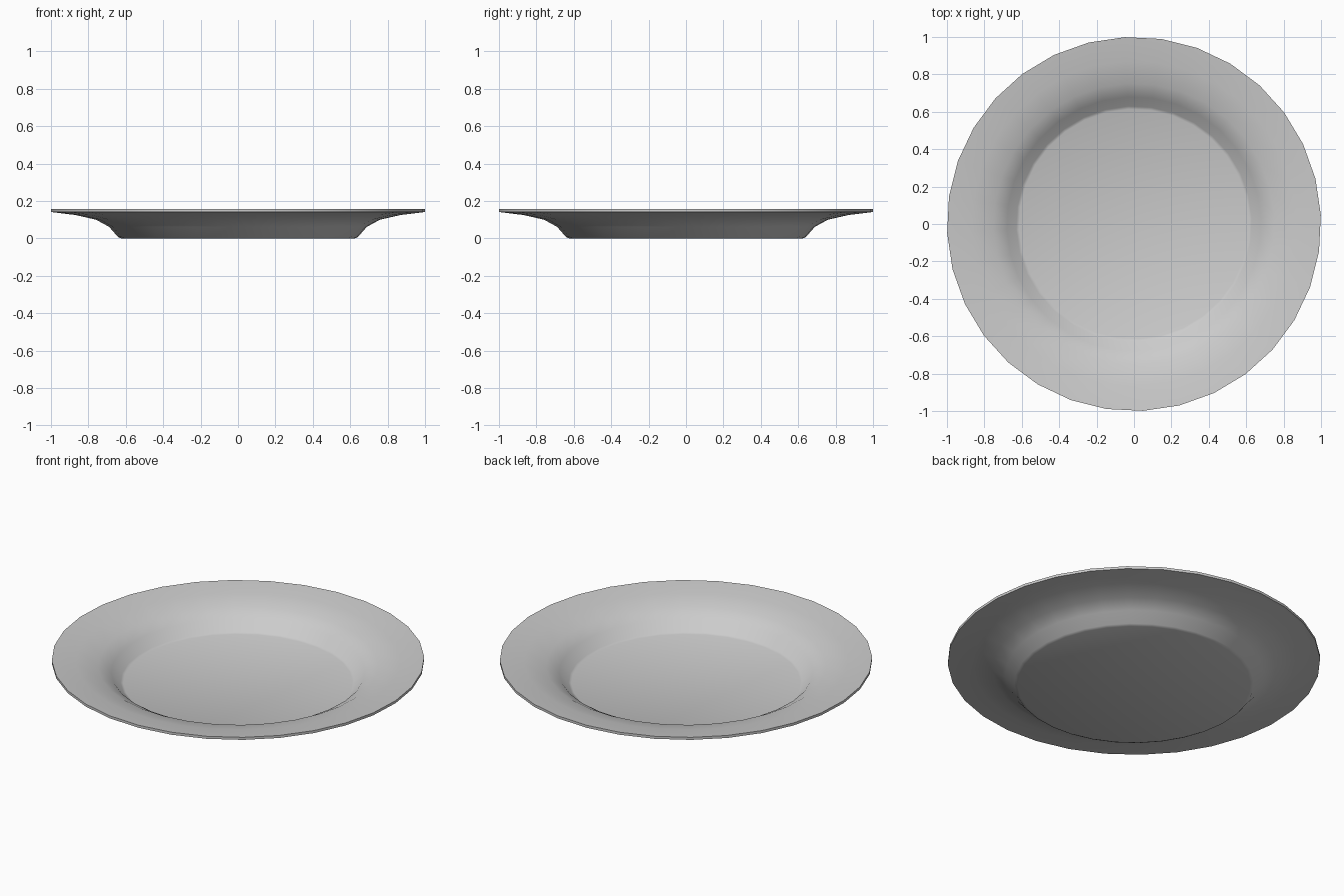
import bpy, bmesh, math

if "Cube" in bpy.data.objects:
    bpy.data.objects.remove(bpy.data.objects["Cube"])

SIDES = 32
OFFSET = math.radians(11.25 / 4)

# Plate cross-section (radius, height): underside outwards, rim, then back along the top
profile = [(0.625, 0.0), (0.642, 0.007), (0.69, 0.062), (0.76, 0.1), (0.87, 0.125),
           (1.0, 0.141), (1.0, 0.156), (0.87, 0.14), (0.752, 0.114), (0.68, 0.075),
           (0.63, 0.021), (0.615, 0.015)]

bm = bmesh.new()
rings = []
for r, z in profile:
    angles = [OFFSET + math.tau * i / SIDES for i in range(SIDES)]
    rings.append([bm.verts.new((r * math.cos(a), r * math.sin(a), z)) for a in angles])

# Skin between neighbouring rings, then close the base and the eating surface
for a, b in zip(rings, rings[1:]):
    for i in range(SIDES):
        j = (i + 1) % SIDES
        bm.faces.new((a[i], a[j], b[j], b[i]))
bm.faces.new(rings[0][::-1])
bm.faces.new(rings[-1])
bmesh.ops.recalc_face_normals(bm, faces=bm.faces)

mesh = bpy.data.meshes.new("plate")
bm.to_mesh(mesh)
bm.free()
plate = bpy.data.objects.new("plate", mesh)
bpy.context.collection.objects.link(plate)

# Smooth curve, crisp rim edge
bpy.context.view_layer.objects.active = plate
plate.select_set(True)
bpy.ops.object.shade_smooth_by_angle(angle=math.radians(35))
